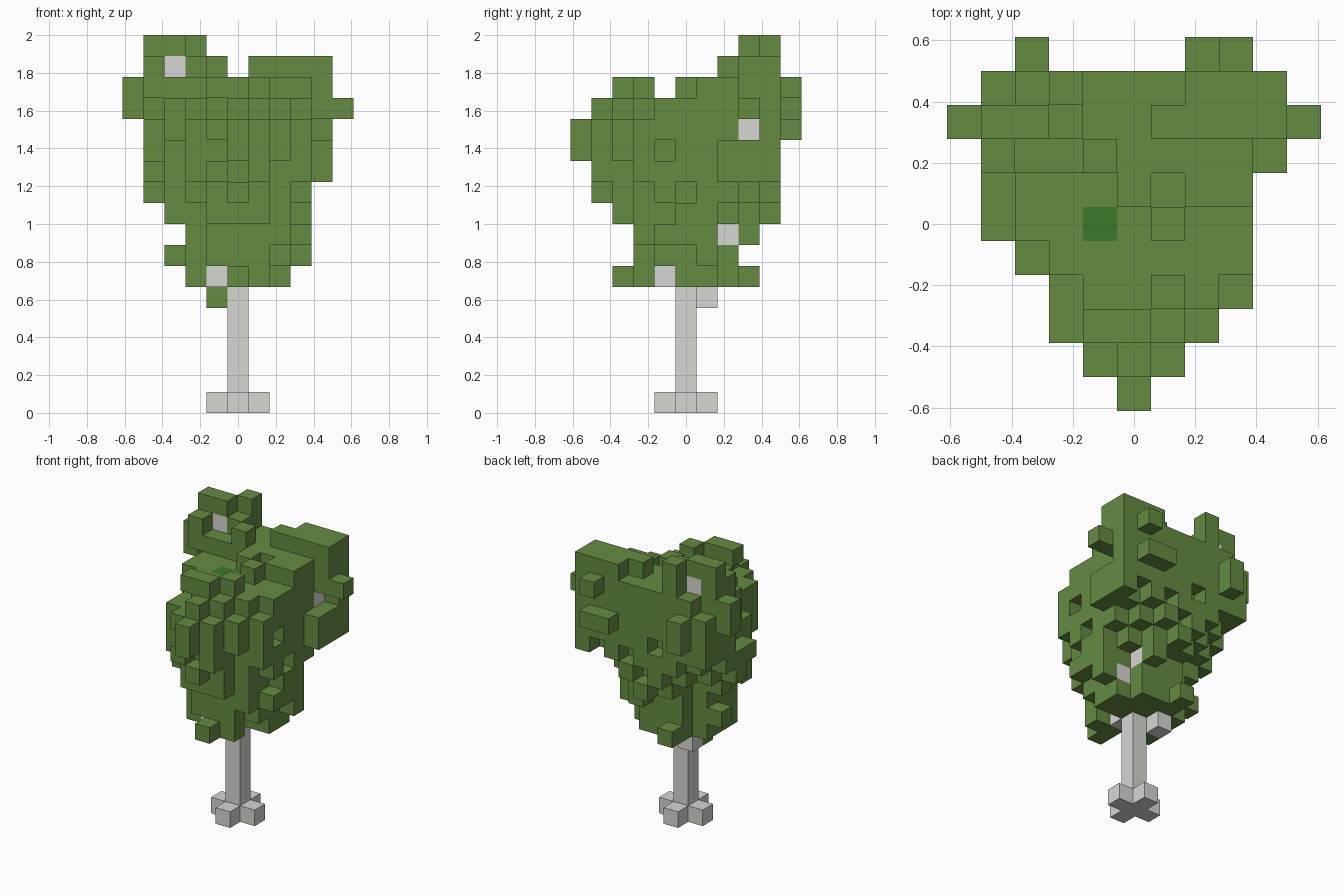
import bpy
import bmesh
import random
from mathutils import Vector

if "Cube" in bpy.data.objects:
    bpy.data.objects.remove(bpy.data.objects["Cube"])

random.seed(4)
SIZE = 2 / 18


def material(name, rgb):
    mat = bpy.data.materials.new(name)
    mat.use_nodes = True
    mat.diffuse_color = (*rgb, 1)
    mat.node_tree.nodes["Principled BSDF"].inputs["Base Color"].default_value = (*rgb, 1)
    return mat


leaf_green = material("leaf_green", (.13, .26, .053))
deep_green = material("deep_green", (.04, .195, .023))
bark_grey = material("bark_grey", (.67, .67, .64))


def box(x0, x1, y0, y1, z0, z1):
    """All grid cells in an inclusive range."""
    return {(x, y, z) for x in range(x0, x1 + 1)
            for y in range(y0, y1 + 1) for z in range(z0, z1 + 1)}


# Plan outline of the crown: left and right end of each row, front to back
left = [0, -1, -2, -2, -3, -4, -4, -4, -4, -4]
right = [0, 1, 2, 3, 3, 3, 3, 4, 4, 4]
plan = {y - 5: (a, b) for y, (a, b) in enumerate(zip(left, right))}

# Crown layers from the bottom up: x range, y range, corner squareness
layers = [(-2, 2, -2, 2, 2), (-2, 2, -2, 2, 2.3), (-2, 3, -2, 2, 2.5),
          (-3, 3, -3, 3, 2.5), (-3, 3, -3, 4, 3), (-4, 4, -4, 4, 3.5),
          (-4, 4, -4, 4, 6), (-4, 4, -4, 4, 9), (-4, 4, -3, 4, 9)]

leaves = set()
for z, (x0, x1, y0, y1, power) in enumerate(layers, 6):
    cells = set()
    for x, y, _ in box(x0, x1, y0, y1, z, z):
        u = abs(x - (x0 + x1) / 2) / ((x1 - x0) / 2 + .3)
        v = abs(y - (y0 + y1) / 2) / ((y1 - y0) / 2 + .3)
        if u ** power + v ** power <= 1 and plan[y][0] <= x <= plan[y][1]:
            cells.add((x, y, z))
    # Ragged leaf edge: leave out a few cells of the rim
    for x, y, _ in sorted(cells):
        ring = [(x + 1, y, z), (x - 1, y, z), (x, y + 1, z), (x, y - 1, z)]
        rim = any(c not in cells for c in ring)
        if not (rim and z > 8 and random.random() < .17):
            leaves.add((x, y, z))

# Crown top: back ridge, two peaks and the front tuft
leaves |= box(-4, 4, 2, 4, 15, 15) | box(2, 3, 1, 1, 15, 15)
leaves |= box(-1, 0, -3, -3, 15, 15) | box(2, 4, 3, 4, 16, 16)
leaves |= box(-4, -2, 3, 3, 16, 16) | box(-4, -3, 3, 3, 17, 17)
leaves |= box(-2, -2, 4, 4, 16, 17) | {(-4, 2, 16), (-1, 2, 16), (1, 3, 16),
                                       (0, 1, 15), (1, 0, 15), (1, -2, 15)}

# Upright back corners
leaves |= box(4, 4, 4, 4, 11, 14) | box(3, 4, 3, 3, 14, 14) | box(-4, -4, 4, 4, 12, 14)

# Hollows in the shoulders of the crown
leaves -= box(-4, -4, 0, 1, 12, 15) | box(-3, -3, -1, -1, 13, 14)
leaves -= box(-2, -2, -3, -2, 14, 14) | box(4, 4, 2, 2, 13, 15)
leaves -= {(2, -3, 14), (3, -2, 14), (4, 3, 13), (-4, 4, 15), (-1, 0, 15)}

# Single tufts that stick out of the crown
leaves |= box(0, 0, -5, -5, 12, 13) | box(-5, -5, 3, 3, 14, 15)
leaves |= box(2, 3, 5, 5, 13, 13) | box(-3, -3, 5, 5, 13, 14)
leaves |= box(4, 4, 2, 3, 11, 12)
leaves |= {(5, 3, 14), (3, 5, 15), (0, -4, 14), (0, -4, 10), (0, -3, 6), (-1, 3, 6),
           (3, 1, 7), (-3, 1, 7), (1, 3, 8), (0, 4, 9), (-4, 1, 10), (2, -1, 7),
           (-1, 0, 5), (1, -2, 6), (1, -4, 13), (2, -3, 13), (3, -2, 13)}

# Gaps under the crown where the branches show
leaves -= box(1, 2, -1, -1, 6, 6) | box(2, 3, 2, 2, 7, 8) | {(-1, -2, 6)}

# Trunk with four root feet, and branch ends that show through the leaves
trunk = box(0, 0, 0, 0, 0, 6) | box(-1, 1, 0, 0, 0, 0) | box(0, 0, -1, 1, 0, 0)
branches = {(-1, 1, 5), (0, -1, 6), (-1, -1, 6), (1, -1, 7), (2, 1, 7), (1, 2, 8),
            (3, 3, 13), (-3, 3, 16)}
inner_leaf = {(-1, 0, 14)}
leaves -= trunk | branches | inner_leaf
everything = leaves | trunk | branches | inner_leaf


def build(name, cells, mat):
    """Mesh of the outward cell faces that no neighbour covers."""
    bm = bmesh.new()
    for cell in sorted(cells):
        mid = Vector(cell) + Vector((0, 0, .5))
        for axis in range(3):
            for sign in (-1, 1):
                step = Vector((0, 0, 0))
                step[axis] = sign
                if tuple(int(c) for c in Vector(cell) + step) in everything:
                    continue
                a = Vector((0, 0, 0))
                a[(axis + 1) % 3] = .5
                b = step.cross(a)
                face = [mid + step / 2 + o for o in (a + b, b - a, -a - b, a - b)]
                bm.faces.new([bm.verts.new(p * SIZE) for p in face])
    bmesh.ops.remove_doubles(bm, verts=bm.verts, dist=.001)
    mesh = bpy.data.meshes.new(name)
    bm.to_mesh(mesh)
    bm.free()
    mesh.materials.append(mat)
    bpy.context.collection.objects.link(bpy.data.objects.new(name, mesh))


build("leaf_crown", leaves, leaf_green)
build("inner_leaf", inner_leaf, deep_green)
build("trunk", trunk, bark_grey)
build("branch_ends", branches, bark_grey)
